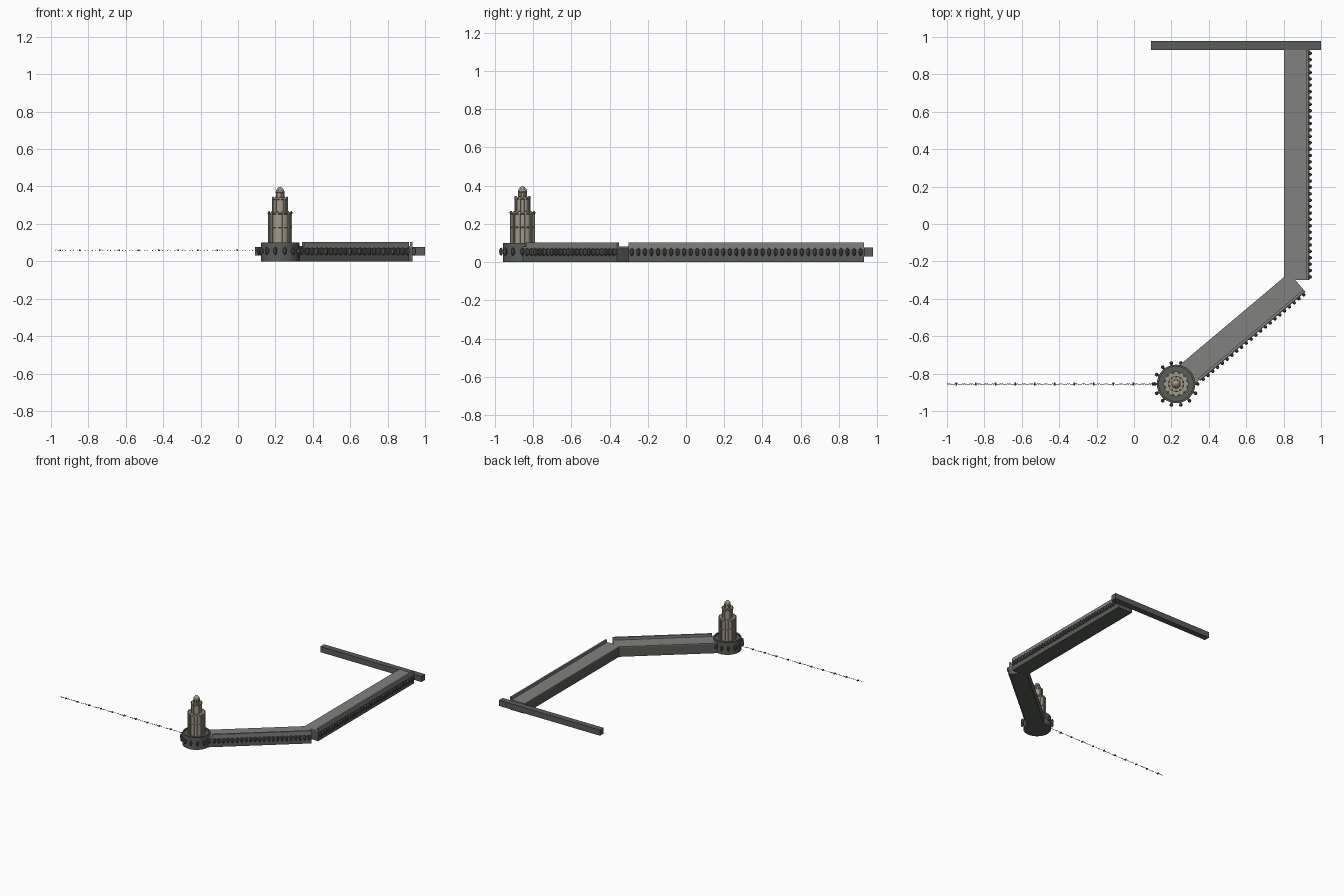
import bpy, bmesh, math
from mathutils import Matrix, Vector

if "Cube" in bpy.data.objects:
    bpy.data.objects.remove(bpy.data.objects["Cube"])


def material(name, rgb):
    m = bpy.data.materials.new(name)
    m.diffuse_color = (*rgb, 1)
    m.use_nodes = True
    m.node_tree.nodes["Principled BSDF"].inputs["Base Color"].default_value = m.diffuse_color
    return m


DARK = material("dark_stone", (0.10, 0.11, 0.10))
DECK = material("deck_stone", (0.22, 0.22, 0.21))
SAND = material("sand_stone", (0.36, 0.32, 0.25))
IRON = material("iron", (0.05, 0.05, 0.05))


def finish(bm, name, mat, smooth=False):
    me = bpy.data.meshes.new(name)
    bm.to_mesh(me)
    bm.free()
    ob = bpy.data.objects.new(name, me)
    bpy.context.collection.objects.link(ob)
    me.materials.append(mat)
    for p in me.polygons:
        p.use_smooth = smooth
    return ob


def add_box(bm, lo, hi, frame=Matrix()):
    lo, hi = Vector(lo), Vector(hi)
    m = frame @ Matrix.Translation((lo + hi) / 2) @ Matrix.Diagonal((*(hi - lo), 1))
    bmesh.ops.create_cube(bm, size=1, matrix=m)


def add_knob(bm, at, r, h):
    m = Matrix.Translation(at) @ Matrix.Diagonal((r, r, h, 1))
    bmesh.ops.create_uvsphere(bm, u_segments=8, v_segments=6, radius=1, matrix=m)


def add_lathe(bm, profile, n, frame):
    rings = [[bm.verts.new(frame @ Vector((r * math.cos(2 * math.pi * i / n),
                                           r * math.sin(2 * math.pi * i / n), z)))
              for i in range(n)] for r, z in profile]
    for a, b in zip(rings, rings[1:]):
        for i in range(n):
            j = (i + 1) % n
            bm.faces.new((a[i], a[j], b[j], b[i]))
    bm.faces.new(rings[0][::-1])
    bm.faces.new(rings[-1])


def polar(r, a, z):
    return Vector((r * math.cos(a), r * math.sin(a), z))


# Pier: local x runs along it, the seaward side is local -y
def pier(name, frame, length, start, knobs):
    w = 0.065
    bm = bmesh.new()
    add_box(bm, (0, -w, 0), (length, w, 0.074), frame)
    finish(bm, name + "_wall", DARK)
    bm = bmesh.new()
    add_box(bm, (0, -w, 0.074), (length, w, 0.082), frame)
    finish(bm, name + "_deck", DECK)
    bm = bmesh.new()
    add_box(bm, (start, -w - 0.002, 0.07), (length, -w + 0.012, 0.103), frame)
    finish(bm, name + "_parapet", DECK)
    bm = bmesh.new()
    add_box(bm, (start, -w - 0.005, 0.047), (length, -w, 0.056), frame)
    step = (length - start) / knobs
    for i in range(knobs):
        x = start + (i + 0.5) * step
        add_knob(bm, frame @ Vector((x, -w - 0.010, 0.053)), 0.0095, 0.021)
        add_box(bm, (x - 0.009, -w - 0.008, 0.037), (x + 0.009, -w, 0.068), frame)
    finish(bm, name + "_fenders", DARK)


C = Matrix.Translation((0.225, -0.855, 0))
angle = math.atan2(0.545, 0.647)
pier("diagonal_pier", C @ Matrix.Rotation(angle, 4, 'Z'), 0.846, 0.11, 22)
pier("long_pier", Matrix.Translation((0.867, -0.30, 0)) @ Matrix.Rotation(math.pi / 2, 4, 'Z'),
     1.23, 0.0, 36)

# Cross arm at the far end
bm = bmesh.new()
add_box(bm, (0.09, 0.93, 0.03), (1.0, 0.978, 0.076))
finish(bm, "cross_arm", DARK)

# Round base with rim and fenders
bm = bmesh.new()
add_lathe(bm, [(0.103, 0), (0.103, 0.1), (0.092, 0.1), (0.092, 0.09)], 32, C)
finish(bm, "tower_base", DARK)
bm = bmesh.new()
for i in range(14):
    a = 2 * math.pi * i / 14
    if abs(a - angle) > 0.5:
        add_knob(bm, C @ polar(0.115, a, 0.055), 0.010, 0.021)
        f = C @ Matrix.Rotation(a, 4, 'Z')
        add_box(bm, (0.098, -0.006, 0.045), (0.115, 0.006, 0.062), f)
finish(bm, "base_fenders", DARK)

# Tiered tower body
bm = bmesh.new()
add_lathe(bm, [(0.060, 0.085), (0.060, 0.178), (0.064, 0.18), (0.064, 0.185), (0.060, 0.187),
               (0.060, 0.25), (0.067, 0.255), (0.067, 0.262), (0.038, 0.262),
               (0.038, 0.328), (0.043, 0.334), (0.043, 0.34), (0.020, 0.34),
               (0.020, 0.365), (0.024, 0.37), (0.020, 0.382), (0.012, 0.392), (0.002, 0.398)],
          24, C)
finish(bm, "tower_body", SAND)

# Pilasters and battlements on each tier
bm = bmesh.new()
for n, r, z0, z1, w in ((12, 0.062, 0.09, 0.256, 0.010), (10, 0.039, 0.26, 0.334, 0.008),
                        (8, 0.020, 0.34, 0.37, 0.005)):
    for i in range(n):
        a = 2 * math.pi * (i + 0.5) / n
        f = C @ Matrix.Rotation(a, 4, 'Z')
        add_box(bm, (r - 0.006, -w / 2, z0), (r + 0.004, w / 2, z1), f)
        add_knob(bm, C @ polar(r, a, z1 + 0.006), w * 0.55, 0.007)
finish(bm, "tower_pilasters", SAND)

# Harbour chain of alternating links with floats
bm = bmesh.new()
for i in range(56):
    f = Matrix.Translation((-0.99 + i * 0.02, -0.856, 0.058))
    f = f @ Matrix.Rotation(math.pi / 2 * (i % 2), 4, 'X')
    rings = []
    for u in range(8):
        a = 2 * math.pi * u / 8
        rings.append([bm.verts.new(f @ Vector((
            (0.010 + 0.001 * math.cos(v * math.pi / 2)) * math.cos(a),
            (0.003 + 0.001 * math.cos(v * math.pi / 2)) * math.sin(a),
            0.001 * math.sin(v * math.pi / 2)))) for v in range(4)])
    for u in range(8):
        for v in range(4):
            p, q = rings[u], rings[(u + 1) % 8]
            bm.faces.new((p[v], q[v], q[(v + 1) % 4], p[(v + 1) % 4]))
finish(bm, "chain_links", IRON)
bm = bmesh.new()
for i in range(11):
    x = -0.95 + i * 0.105
    add_box(bm, (x - 0.004, -0.864, 0.054), (x + 0.004, -0.848, 0.062))
finish(bm, "chain_floats", IRON)
